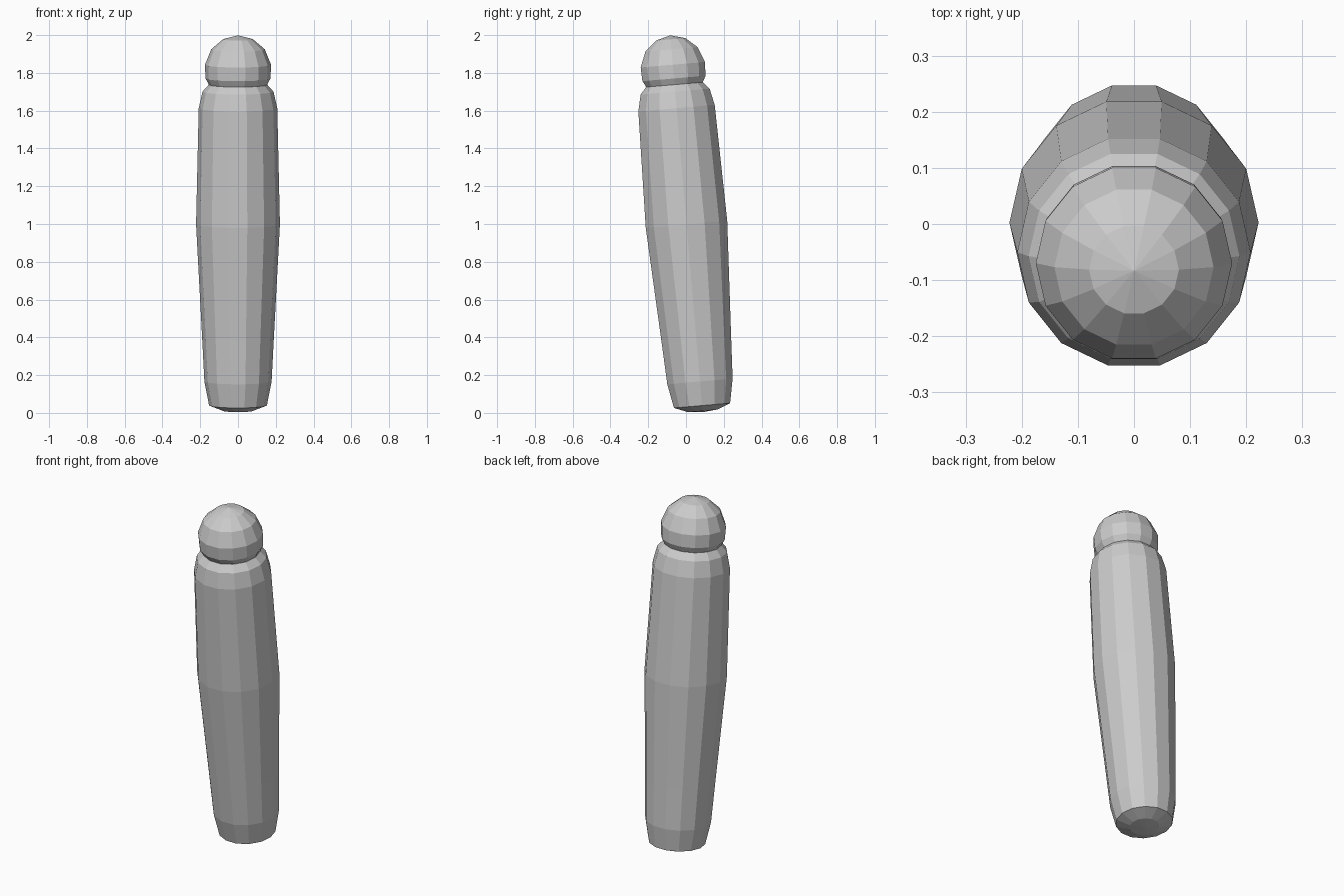
import bpy, bmesh, math
from mathutils import Matrix

if "Cube" in bpy.data.objects:
    bpy.data.objects.remove(bpy.data.objects["Cube"])

SIDES = 14
# leaning axis: base point, tilted back to front by five degrees
LEAN = Matrix.Translation((0, 0.088, 0.002)) @ Matrix.Rotation(math.radians(4.9), 4, 'X')


def lathe(name, profile):
    """Closed flat-faced turned solid; profile is (radius, height), bottom to top."""
    bm = bmesh.new()
    rings = []
    for r, h in profile:
        if r == 0:
            rings.append([bm.verts.new((0, 0, h))] * SIDES)
        else:
            rings.append([bm.verts.new((r * math.cos(2 * math.pi * i / SIDES),
                                        r * math.sin(2 * math.pi * i / SIDES), h))
                          for i in range(SIDES)])
    for a, b in zip(rings, rings[1:]):
        for i in range(SIDES):
            j = (i + 1) % SIDES
            bm.faces.new(list(dict.fromkeys((a[i], a[j], b[j], b[i]))))
    bmesh.ops.recalc_face_normals(bm, faces=bm.faces)
    bm.transform(LEAN)
    mesh = bpy.data.meshes.new(name)
    bm.to_mesh(mesh)
    bm.free()
    obj = bpy.data.objects.new(name, mesh)
    bpy.context.collection.objects.link(obj)
    return obj


# swelling barrel body, with rounded foot and shoulder
lathe("body", [(0, 0.002), (0.08, 0.009), (0.153, 0.037), (0.178, 0.165),
               (0.19, 0.40), (0.222, 1.0), (0.208, 1.617), (0.188, 1.705),
               (0.155, 1.742), (0, 1.742)])

# domed knob on top
lathe("head", [(0, 1.735), (0.15, 1.735), (0.172, 1.775), (0.175, 1.848),
               (0.142, 1.93), (0.08, 1.983), (0, 2.004)])
